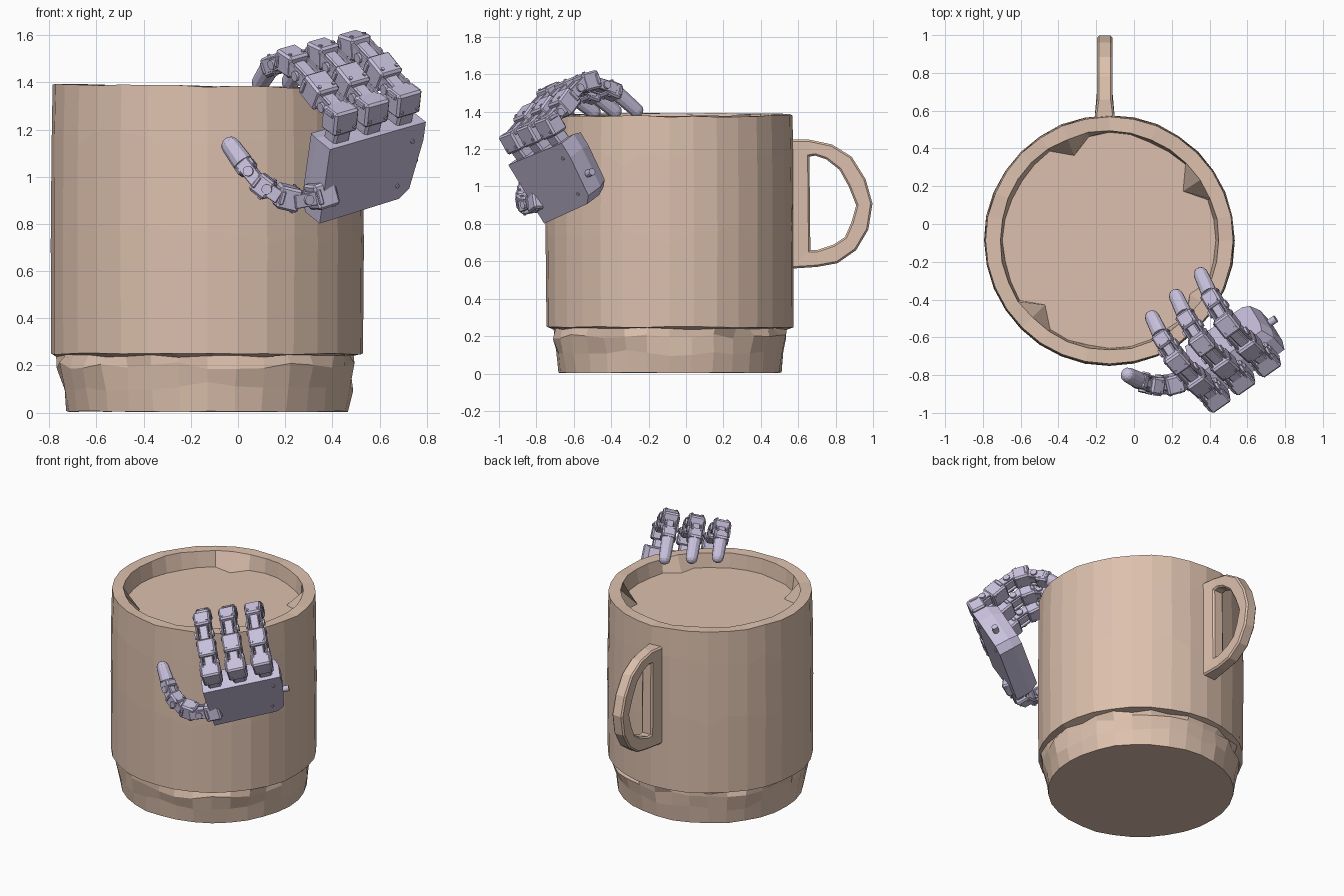
import bpy, bmesh, random
from math import sin, cos, pi
from mathutils import Vector, Matrix

if "Cube" in bpy.data.objects:
    bpy.data.objects.remove(bpy.data.objects["Cube"])

random.seed(4)


def material(name, rgb):
    m = bpy.data.materials.new(name)
    m.diffuse_color = (*rgb, 1)
    m.use_nodes = True
    m.node_tree.nodes["Principled BSDF"].inputs["Base Color"].default_value = m.diffuse_color
    return m


CLAY = material("clay", (0.72, 0.53, 0.42))
LILAC = material("lilac", (0.58, 0.53, 0.72))


def finish(name, bm, mat):
    bmesh.ops.recalc_face_normals(bm, faces=bm.faces[:])
    me = bpy.data.meshes.new(name)
    bm.to_mesh(me)
    bm.free()
    me.materials.append(mat)
    ob = bpy.data.objects.new(name, me)
    bpy.context.collection.objects.link(ob)
    return ob


# Mug: faceted lathe with a chipped foot and lumpy inside edge
CX, CY, SEG = -0.13, -0.087, 32
# radius, height, radius jitter, height jitter
RINGS = [(0.597, 0.005, 0.002, 0.003), (0.612, 0.11, 0.008, 0.02), (0.622, 0.20, 0.018, 0.015),
         (0.622, 0.24, 0.025, 0.006), (0.660, 0.248, 0.003, 0.004), (0.664, 0.75, 0.002, 0.05),
         (0.660, 1.15, 0.002, 0.05), (0.655, 1.383, 0.002, 0.004), (0.580, 1.383, 0.004, 0.004),
         (0.565, 1.28, 0.008, 0.002)]
LUMPS = {10: 0.08, 3: 0.09, 20: 0.08, 29: 0.06}
bm = bmesh.new()
rows = []
for k, (r, z, jr, jz) in enumerate(RINGS):
    row = []
    for i in range(SEG):
        a = 2 * pi * i / SEG
        rr = r + random.uniform(-jr, jr)
        if k == len(RINGS) - 1:
            rr -= LUMPS.get(i, 0)
        zz = z + random.uniform(-jz, jz)
        if z > 1.3:
            zz -= 0.008 * cos(a)          # rim leans slightly
        row.append(bm.verts.new((CX + rr * cos(a), CY + rr * sin(a), max(zz, 0))))
    rows.append(row)
for lo, hi in zip(rows, rows[1:]):
    for i in range(SEG):
        j = (i + 1) % SEG
        bm.faces.new((lo[i], lo[j], hi[j], hi[i]))
bm.faces.new(rows[0])
bm.faces.new(rows[-1])
finish("mug_body", bm, CLAY)

# Handle: D-shaped loop, profile given in (y, z)
OUTER = [(0.55, 1.25), (0.66, 1.25), (0.78, 1.225), (0.885, 1.16), (0.96, 1.04), (0.997, 0.91),
         (0.975, 0.77), (0.91, 0.66), (0.81, 0.59), (0.70, 0.57), (0.55, 0.56)]
INNER = [(0.66, 1.16), (0.69, 1.165), (0.75, 1.145), (0.82, 1.09), (0.87, 1.0), (0.91, 0.90),
         (0.885, 0.81), (0.85, 0.73), (0.79, 0.69), (0.70, 0.66), (0.665, 0.66)]
bm = bmesh.new()
loops = []
for pts in (OUTER, INNER):
    for s in (-1, 1):
        loops.append([bm.verts.new((-0.155 + s * (0.055 if y < 0.6 else 0.041), y, z)) for y, z in pts])
ol, orr, il, ir = loops
n = len(OUTER)
for i in range(n):
    j = (i + 1) % n
    for a, b in ((ol, orr), (orr, ir), (ir, il), (il, ol)):
        bm.faces.new((a[i], a[j], b[j], b[i]))
edges = [e for e in bm.edges if any(e.verts[0] in l and e.verts[1] in l for l in loops)]
bmesh.ops.bevel(bm, geom=edges, offset=0.01, segments=1, affect='EDGES')
finish("mug_handle", bm, CLAY)

# Hand frame: W across the palm, U towards the knuckles, N out of the back
W = Vector((0.80, 0.56, 0.23)).normalized()
U = Vector((0.07, -0.55, 0.83))
U = (U - W * U.dot(W)).normalized()
N = W.cross(U)
CORNER = Vector((0.39, -0.95, 1.115))


def hand(w, u, d):
    """Point in the hand frame; d is depth measured from the back plate."""
    return CORNER + W * w + U * u - N * d


def frame(direction, side):
    y = direction.normalized()
    x = (side - y * side.dot(y)).normalized()
    return Matrix((x, y, x.cross(y))).transposed().to_4x4()


def block(bm, p, q, side, width, thick, bev=0.01):
    """Chamfered box running from p to q."""
    m = Matrix.Translation((p + q) / 2) @ frame(q - p, side)
    part = bmesh.new()
    bmesh.ops.create_cube(part, size=1, matrix=Matrix.Diagonal((width, (q - p).length, thick, 1)))
    bmesh.ops.bevel(part, geom=part.edges[:], offset=bev, segments=1, affect='EDGES')
    part.transform(m)
    merge(bm, part)


def merge(bm, part):
    me = bpy.data.meshes.new("temp")
    part.to_mesh(me)
    part.free()
    bm.from_mesh(me)
    bpy.data.meshes.remove(me)


def rod(bm, p, q, r, r2=None, seg=12):
    m = Matrix.Translation((p + q) / 2) @ (q - p).to_track_quat('Z', 'Y').to_matrix().to_4x4()
    bmesh.ops.create_cone(bm, cap_ends=True, segments=seg, radius1=r, radius2=r if r2 is None else r2,
                          depth=(q - p).length, matrix=m)


def joint(bm, p, q, side, width):
    """Two bracket plates with hinge discs and a narrow core."""
    s = frame(q - p, side).to_3x3().col[0]
    block(bm, p, q, side, width * 0.55, 0.05, 0.006)
    for k in (-1, 1):
        o = s * k * width * 0.42
        block(bm, p + o, q + o, side, 0.012, 0.06, 0.003)
        c = (p + q) / 2 + o
        rod(bm, c, c + s * k * 0.018, 0.022)


def servo(bm, p, q, side, width, thick):
    """Motor housing with end rib and corner screws."""
    block(bm, p, q, side, width, thick)
    f = frame(q - p, side).to_3x3()
    block(bm, p.lerp(q, 0.75), p.lerp(q, 0.95), side, width + 0.012, thick * 0.6, 0.004)
    for a in (-1, 1):
        for b in (-1, 1):
            c = p.lerp(q, 0.25) + f.col[0] * a * width * 0.32 + f.col[2] * b * thick * 0.5
            rod(bm, c - f.col[2] * b * 0.005, c + f.col[2] * b * 0.006, 0.008, seg=8)


def fingertip(bm, p, q, r):
    rod(bm, p, q, r, r * 0.9)
    m = Matrix.Translation(q) @ (q - p).to_track_quat('Z', 'Y').to_matrix().to_4x4()
    bmesh.ops.create_uvsphere(bm, u_segments=12, v_segments=8, radius=r * 0.9, matrix=m)


# Palm: back plate outline lofted to a smaller inner outline
PLATE = [(0, 0), (0.51, 0), (0.51, -0.09), (0.47, -0.32), (0.42, -0.36), (0, -0.37)]
bm = bmesh.new()
levels = [(0.0, 1.0), (0.10, 1.0), (0.165, 0.9)]
palm = [[bm.verts.new(hand(0.25 + (w - 0.25) * s, -0.18 + (u + 0.18) * s, d)) for w, u in PLATE]
        for d, s in levels]
for a, b in zip(palm, palm[1:]):
    for i in range(len(PLATE)):
        j = (i + 1) % len(PLATE)
        bm.faces.new((a[i], a[j], b[j], b[i]))
bm.faces.new(palm[0])
bm.faces.new(palm[-1])
for w, u in ((0.45, -0.08), (0.40, -0.29)):
    rod(bm, hand(w, u, 0.01), hand(w, u, -0.006), 0.01, seg=8)
rod(bm, hand(0.47, -0.22, 0.06), hand(0.53, -0.22, 0.06), 0.02)
finish("palm", bm, LILAC)

# Three curled fingers, each one profile in (u, depth)
for name, w, tip in (("index_finger", 0.085, -0.03), ("middle_finger", 0.25, -0.07), ("outer_finger", 0.42, -0.11)):
    bm = bmesh.new()
    P = lambda u, d: hand(w, u, d + 0.08)
    curl = tip + 0.03
    block(bm, P(-0.03, -0.01), P(0.06, -0.02), W, 0.085, 0.08)
    servo(bm, P(0.045, -0.02), P(0.155, -0.015), W, 0.125, 0.10)
    joint(bm, P(0.12, -0.02), P(0.145, 0.11), W, 0.11)
    servo(bm, P(0.135, 0.085), P(0.165, 0.20), W, 0.115, 0.11)
    joint(bm, P(0.165, 0.18), P(0.185, 0.31), W, 0.105)
    servo(bm, P(0.185, 0.29), P(0.175 + curl * 0.3, 0.395), W, 0.105, 0.10)
    joint(bm, P(0.175 + curl * 0.3, 0.36), P(0.10 + curl * 0.6, 0.46), W, 0.095)
    servo(bm, P(0.13 + curl * 0.5, 0.42), P(0.075 + curl * 0.7, 0.48), W, 0.09, 0.085)
    fingertip(bm, P(0.08 + curl * 0.7, 0.475), P(tip, 0.525), 0.043)
    finish(name, bm, LILAC)

# Thumb: chain of housings and joints reaching round the front
T = [Vector(p) for p in ((0.40, -0.76, 0.94), (0.31, -0.80, 0.91), (0.22, -0.855, 0.895), (0.14, -0.86, 0.935),
                         (0.075, -0.85, 0.985), (0.02, -0.825, 1.06), (-0.03, -0.80, 1.13))]
S = Vector((0, 1, 0.15))
bm = bmesh.new()
servo(bm, T[0], T[1], S, 0.12, 0.11)
joint(bm, T[1].lerp(T[0], 0.2), T[2], S, 0.10)
servo(bm, T[1].lerp(T[2], 0.6), T[3].lerp(T[2], 0.3), S, 0.10, 0.10)
joint(bm, T[2].lerp(T[3], 0.5), T[4], S, 0.09)
servo(bm, T[3], T[4], S, 0.09, 0.09)
joint(bm, T[4].lerp(T[3], 0.2), T[5], S, 0.085)
block(bm, T[4].lerp(T[5], 0.5), T[5], S, 0.08, 0.085)
fingertip(bm, T[5], T[6], 0.045)
finish("thumb", bm, LILAC)
